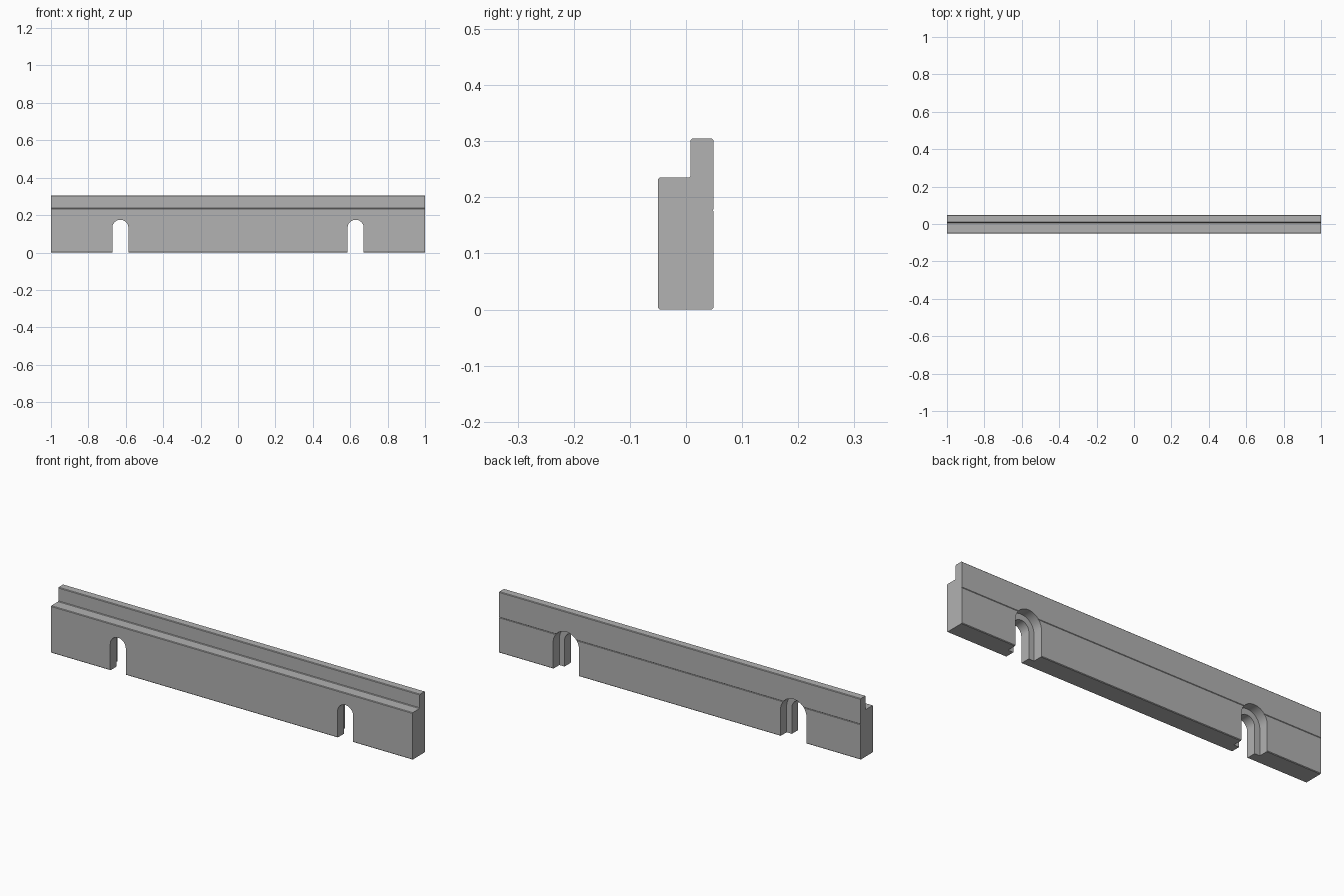
import bpy, bmesh, math

default = bpy.data.objects.get("Cube")
if default:
    bpy.data.objects.remove(default, do_unlink=True)

LENGTH, BACK = 2.0, 0.049
SPRING = 0.132  # height where the notch arches begin

grey = bpy.data.materials.new("plain grey")
grey.use_nodes = True
colour = (0.445, 0.445, 0.445, 1)
grey.diffuse_color = colour
grey.node_tree.nodes["Principled BSDF"].inputs["Base Color"].default_value = colour


def prism(name, points, offset):
    """Extrude a closed 3D outline along an offset."""
    bm = bmesh.new()
    face = bm.faces.new([bm.verts.new(p) for p in points])
    moved = bmesh.ops.extrude_face_region(bm, geom=[face])["geom"]
    bmesh.ops.translate(bm, vec=offset,
                        verts=[v for v in moved if isinstance(v, bmesh.types.BMVert)])
    bmesh.ops.recalc_face_normals(bm, faces=bm.faces)
    mesh = bpy.data.meshes.new(name)
    bm.to_mesh(mesh)
    bm.free()
    mesh.materials.append(grey)
    obj = bpy.data.objects.new(name, mesh)
    bpy.context.collection.objects.link(obj)
    return obj


def arch(x, radius, y0, y1):
    """Round-topped cutter that is open at the bottom."""
    steps = 20
    pts = [(x + radius, y0, -0.05)]
    for i in range(steps + 1):
        a = math.pi * i / steps
        pts.append((x + radius * math.cos(a), y0, SPRING + radius * math.sin(a)))
    pts.append((x - radius, y0, -0.05))
    return prism("notch_cutter", pts, (0, y1 - y0, 0))


def cut(target, cutter):
    cutter.hide_render = True
    mod = target.modifiers.new("cut", "BOOLEAN")
    mod.operation, mod.solver, mod.object = "DIFFERENCE", "EXACT", cutter
    bpy.context.view_layer.objects.active = target
    bpy.ops.object.modifier_apply(modifier=mod.name)
    bpy.data.objects.remove(cutter, do_unlink=True)


# Stepped rail with softened long edges and a fine groove along the back
c = 0.003
profile = [
    (-0.05 + c, 0), (BACK - c, 0), (BACK, c),
    (BACK, 0.175), (BACK - 0.002, 0.177), (BACK, 0.179),
    (BACK, 0.305 - c), (BACK - c, 0.305), (0.008 + c, 0.305), (0.008, 0.305 - c),
    (0.008, 0.235 + c), (0.008 - c, 0.235), (-0.05 + c, 0.235), (-0.05, 0.235 - c),
    (-0.05, c),
]
rail = prism("stepped_rail", [(-LENGTH / 2, y, z) for y, z in profile], (LENGTH, 0, 0))

# Arched notches right through, each with a wider recess on the back
for x in (-0.629, 0.629):
    cut(rail, arch(x, 0.043, -0.1, 0.1))
    cut(rail, arch(x, 0.072, 0.0, 0.1))

bpy.ops.object.select_all(action="DESELECT")
rail.select_set(True)
bpy.context.view_layer.objects.active = rail
bpy.ops.object.shade_smooth_by_angle(angle=math.radians(30))
